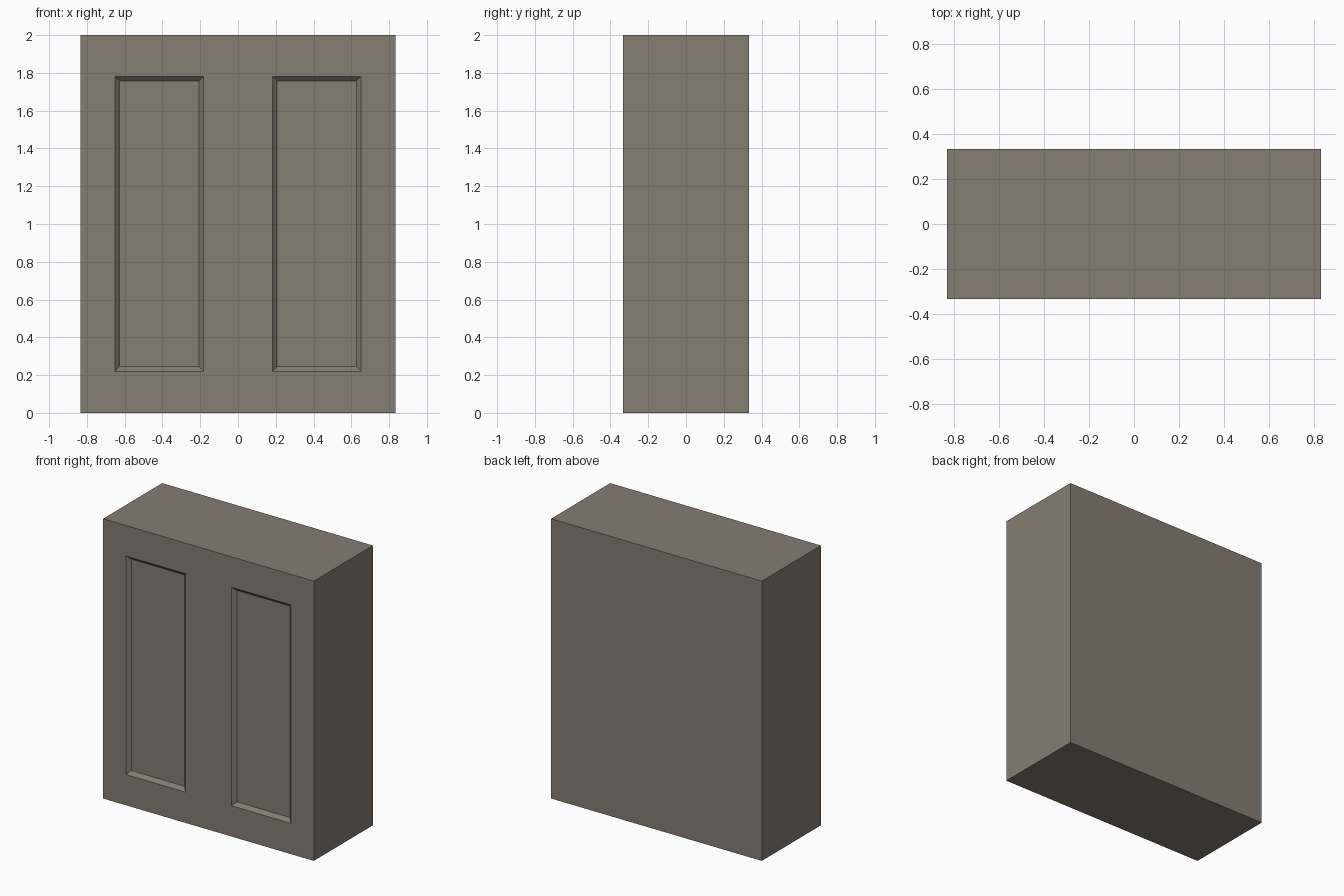
import bpy, bmesh

if "Cube" in bpy.data.objects:
    bpy.data.objects.remove(bpy.data.objects["Cube"])

W, D, H = 1.667, 0.667, 2.0
DEPTH, SLOPE = 0.025, 0.025          # recess depth and sloped border width
X0, X1, Z0, Z1 = 0.182, 0.652, 0.22, 1.782


def make_object(name, bm):
    bmesh.ops.recalc_face_normals(bm, faces=bm.faces)
    mesh = bpy.data.meshes.new(name)
    bm.to_mesh(mesh)
    bm.free()
    obj = bpy.data.objects.new(name, mesh)
    bpy.context.collection.objects.link(obj)
    return obj


def panel_cutter(side):
    # Tapered block, slightly proud of the front so the cut is clean
    bm = bmesh.new()
    cx, cz = side * (X0 + X1) / 2, (Z0 + Z1) / 2
    rings = []
    for y, inset in ((-DEPTH, -SLOPE), (DEPTH, SLOPE)):
        hx, hz = (X1 - X0) / 2 - inset, (Z1 - Z0) / 2 - inset
        rings.append([bm.verts.new((cx + sx * hx, -D / 2 + y, cz + sz * hz))
                      for sx, sz in ((-1, -1), (1, -1), (1, 1), (-1, 1))])
    a, b = rings
    bm.faces.new(a)
    bm.faces.new(b)
    for i in range(4):
        j = (i + 1) % 4
        bm.faces.new((a[i], a[j], b[j], b[i]))
    obj = make_object("panel_cutter", bm)
    obj.hide_render = True
    return obj


# Cabinet body
bm = bmesh.new()
bmesh.ops.create_cube(bm, size=1)
for v in bm.verts:
    v.co = (v.co.x * W, v.co.y * D, (v.co.z + 0.5) * H)
body = make_object("cabinet_body", bm)

# Two recessed front panels
cutters = [panel_cutter(s) for s in (-1, 1)]
for cutter in cutters:
    mod = body.modifiers.new("recess", 'BOOLEAN')
    mod.operation = 'DIFFERENCE'
    mod.solver = 'EXACT'
    mod.object = cutter
bpy.context.view_layer.objects.active = body
body.select_set(True)
for mod in list(body.modifiers):
    bpy.ops.object.modifier_apply(modifier=mod.name)
for cutter in cutters:
    bpy.data.objects.remove(cutter)

# Warm grey-brown finish
mat = bpy.data.materials.new("taupe")
mat.diffuse_color = (0.24, 0.205, 0.17, 1)
mat.use_nodes = True
mat.node_tree.nodes["Principled BSDF"].inputs["Base Color"].default_value = mat.diffuse_color
body.data.materials.clear()
body.data.materials.append(mat)
